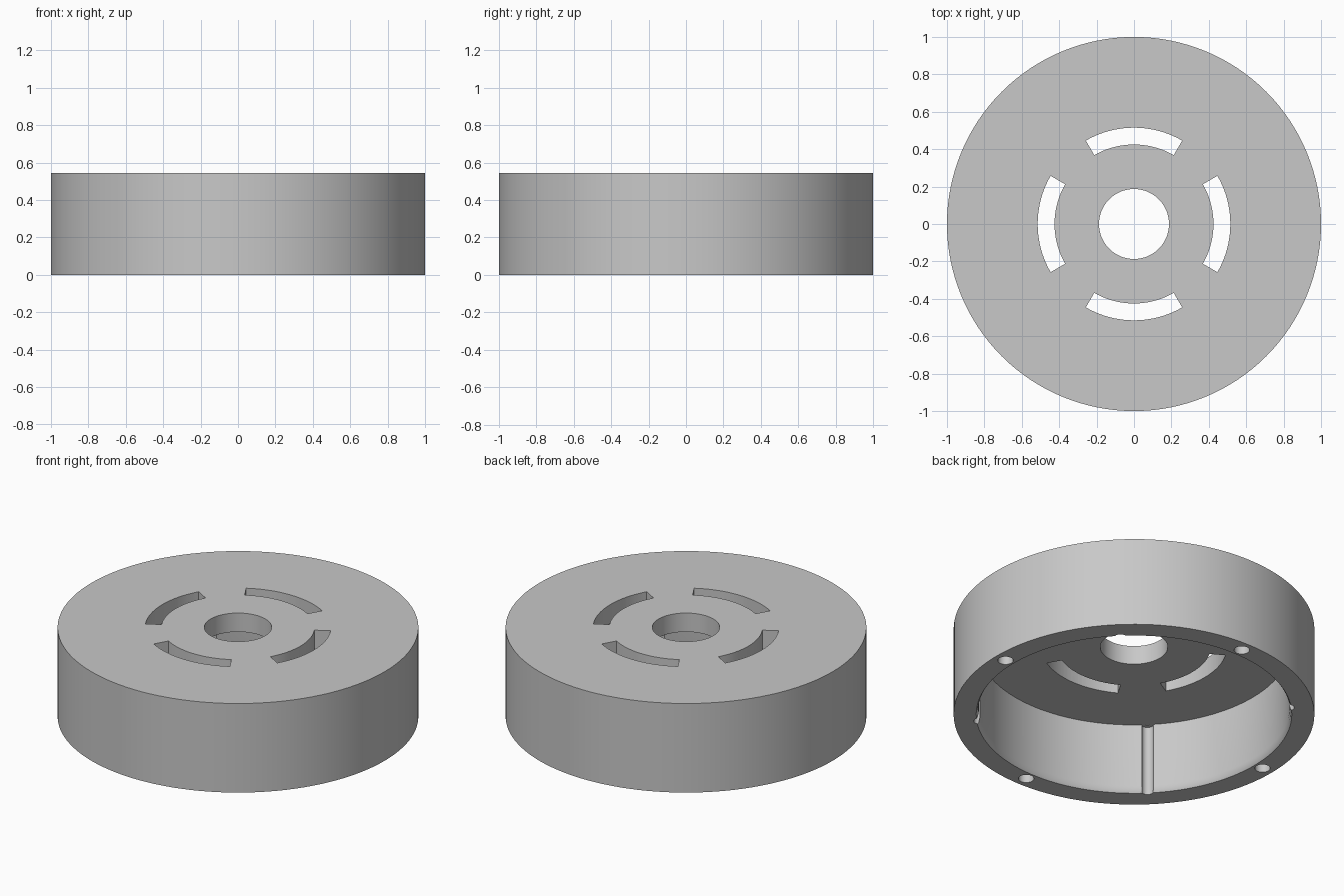
import bpy, bmesh
from math import cos, sin, pi, radians
from mathutils import Matrix, Vector

HEIGHT, FLOOR = 0.545, 0.43      # overall height, underside of the top plate
SEGMENTS = 128

old = bpy.data.objects.get("Cube")
if old:
    bpy.data.objects.remove(old, do_unlink=True)

grey = bpy.data.materials.new("light grey")
grey.use_nodes = True
grey.diffuse_color = (0.58, 0.58, 0.58, 1)
grey.node_tree.nodes["Principled BSDF"].inputs["Base Color"].default_value = grey.diffuse_color


def make_object(name, bm):
    bmesh.ops.recalc_face_normals(bm, faces=bm.faces[:])
    mesh = bpy.data.meshes.new(name)
    bm.to_mesh(mesh)
    bm.free()
    mesh.materials.append(grey)
    obj = bpy.data.objects.new(name, mesh)
    bpy.context.collection.objects.link(obj)
    return obj


def lathe(name, profile):
    """Turn a closed (radius, z) profile around the z axis."""
    bm = bmesh.new()
    rings = []
    for i in range(SEGMENTS):
        a = 2 * pi * i / SEGMENTS
        rings.append([bm.verts.new((r * cos(a), r * sin(a), z)) for r, z in profile])
    n = len(profile)
    for i, ring in enumerate(rings):
        after = rings[(i + 1) % SEGMENTS]
        for j in range(n):
            k = (j + 1) % n
            bm.faces.new((ring[j], after[j], after[k], ring[k]))
    return make_object(name, bm)


def add_prism(bm, outline, z0, z1):
    """Extrude a flat outline upwards from z0 to z1."""
    face = bm.faces.new([bm.verts.new((x, y, z0)) for x, y in outline])
    out = bmesh.ops.extrude_face_region(bm, geom=[face])
    top = [v for v in out["geom"] if isinstance(v, bmesh.types.BMVert)]
    bmesh.ops.translate(bm, verts=top, vec=(0, 0, z1 - z0))


def add_pin(bm, radius, distance, angle, z0, z1):
    place = Matrix.Translation(Vector((distance * cos(angle), distance * sin(angle), (z0 + z1) / 2)))
    bmesh.ops.create_cone(bm, cap_ends=True, segments=32, radius1=radius, radius2=radius,
                          depth=z1 - z0, matrix=place)


# Hollow cap with a centre hole and a softened lip at the open underside
cap = lathe("round_cap", [
    (0.187, HEIGHT), (1.0, HEIGHT), (1.0, 0), (0.875, 0),
    (0.867, 0.012), (0.862, 0.04), (0.862, FLOOR), (0.187, FLOOR)])

# Cutters: curved slots, blind rim holes and grooves in the inner wall
bm = bmesh.new()
for q in range(4):
    axis = q * pi / 2
    steps = [axis + radians(-30 + 60 * i / 20) for i in range(21)]
    arc = [(0.515 * cos(a), 0.515 * sin(a)) for a in steps]
    arc += [(0.425 * cos(a), 0.425 * sin(a)) for a in reversed(steps)]
    add_prism(bm, arc, FLOOR - 0.1, HEIGHT + 0.1)
    add_pin(bm, 0.043, 0.93, axis, -0.1, 0.36)
    add_pin(bm, 0.032, 0.86, axis + pi / 4, -0.1, FLOOR - 0.001)
cutter = make_object("slot_and_hole_cutter", bm)
cutter.hide_render = True

# Cut, bake the result and discard the cutter
cut = cap.modifiers.new("cut", "BOOLEAN")
cut.operation, cut.solver, cut.object = "DIFFERENCE", "EXACT", cutter
bpy.ops.object.select_all(action="DESELECT")
cap.select_set(True)
bpy.context.view_layer.objects.active = cap
bpy.ops.object.modifier_apply(modifier=cut.name)
bpy.data.objects.remove(cutter, do_unlink=True)
bpy.ops.object.shade_smooth_by_angle(angle=radians(35))
